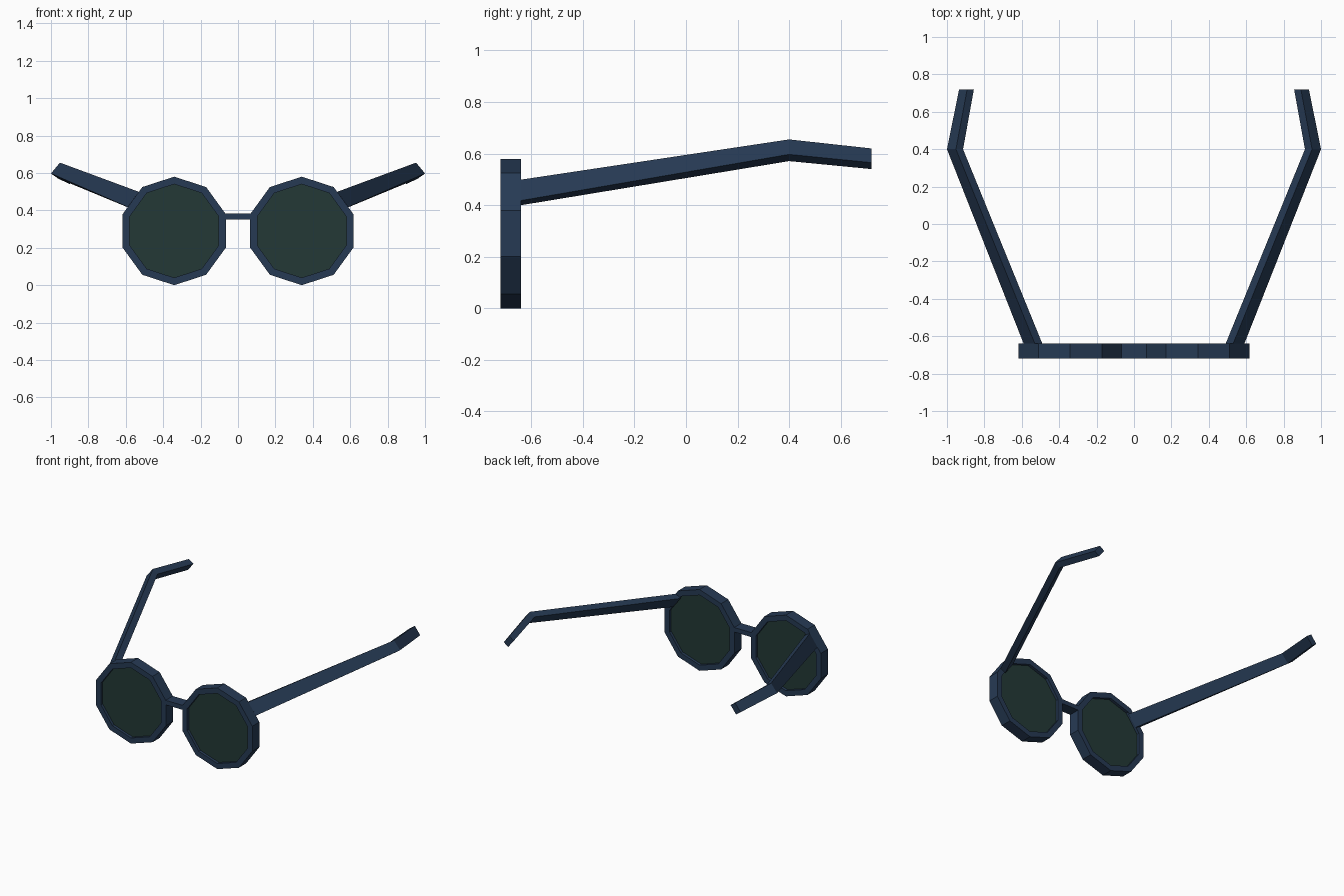
import bpy, bmesh, math

if "Cube" in bpy.data.objects:
    bpy.data.objects.remove(bpy.data.objects["Cube"])

def material(name, rgb):
    m = bpy.data.materials.new(name)
    m.diffuse_color = (*rgb, 1)
    m.use_nodes = True
    m.node_tree.nodes["Principled BSDF"].inputs["Base Color"].default_value = m.diffuse_color
    return m

NAVY = material("navy frame", (0.0194, 0.0423, 0.0887))
GREEN = material("dark green lens", (0.0168, 0.0409, 0.0369))
FRONT, BACK = -0.72, -0.64
CX, CZ = 0.341, 0.29

def loft(name, rings, mat, closed=False):
    """Join rings of points with quads; cap the ends, or close into a loop."""
    bm = bmesh.new()
    vs = [[bm.verts.new(p) for p in r] for r in rings]
    n = len(rings[0])
    for k in range(len(vs) if closed else len(vs) - 1):
        a, b = vs[k], vs[(k + 1) % len(vs)]
        for i in range(n):
            j = (i + 1) % n
            bm.faces.new((a[i], a[j], b[j], b[i]))
    if not closed:
        bm.faces.new(vs[0])
        bm.faces.new(vs[-1])
    bmesh.ops.recalc_face_normals(bm, faces=bm.faces)
    me = bpy.data.meshes.new(name)
    bm.to_mesh(me)
    bm.free()
    me.materials.append(mat)
    ob = bpy.data.objects.new(name, me)
    bpy.context.collection.objects.link(ob)
    return ob

def decagon(side, r, y):
    return [(side * CX + r * math.sin(i * math.pi / 5), y,
             CZ + r * math.cos(i * math.pi / 5)) for i in range(10)]

# Temple sections (x, z): top, outer, bottom and inner corners at each y
TEMPLE = [
    (BACK, [(0.53, 0.499), (0.59, 0.418), (0.55, 0.400), (0.49, 0.477)]),
    (0.40, [(0.952, 0.655), (1.0, 0.597), (0.963, 0.571), (0.914, 0.629)]),
    (0.72, [(0.892, 0.620), (0.935, 0.565), (0.900, 0.540), (0.856, 0.595)]),
]

for label, s in (("left", -1), ("right", 1)):
    # Ten-sided rim with a rectangular section
    loft(label + "_rim", [decagon(s, 0.29, FRONT), decagon(s, 0.29, BACK),
                          decagon(s, 0.25, BACK), decagon(s, 0.25, FRONT)],
         NAVY, closed=True)
    # Lens set back inside the rim
    loft(label + "_lens", [decagon(s, 0.25, FRONT + 0.02),
                           decagon(s, 0.25, BACK - 0.02)], GREEN)
    # Bent temple arm
    loft(label + "_temple", [[(s * x, y, z) for x, z in sec] for y, sec in TEMPLE], NAVY)

# Bridge between the rims
loft("bridge", [[(x, FRONT, 0.35), (x, BACK, 0.35), (x, BACK, 0.382), (x, FRONT, 0.382)]
                for x in (-0.067, 0.067)], NAVY)
